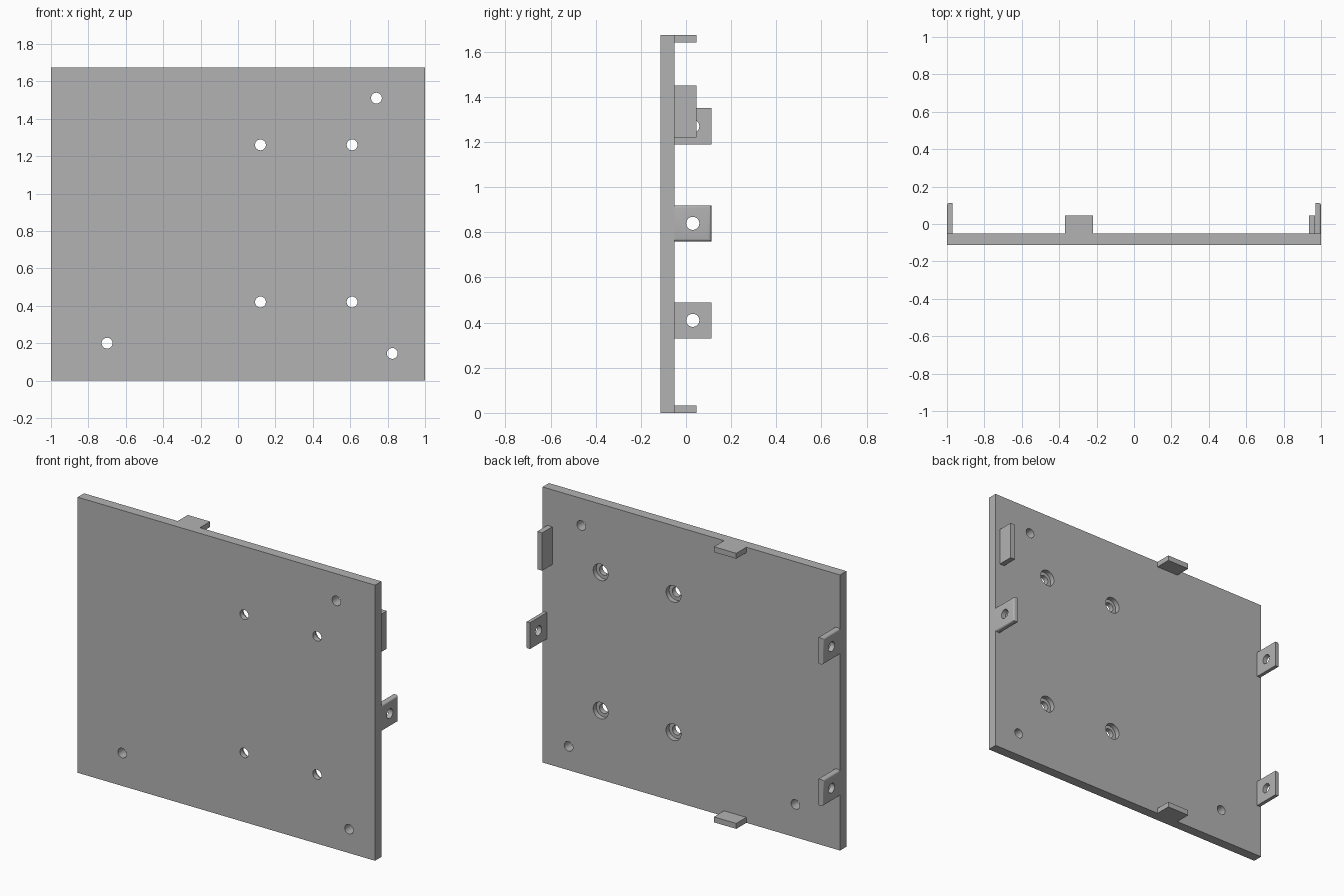
import bpy, bmesh
from math import pi, radians
from mathutils import Matrix, Vector

cube = bpy.data.objects.get("Cube")
if cube:
    bpy.data.objects.remove(cube, do_unlink=True)

grey = bpy.data.materials.new("plain grey")
grey.use_nodes = True
grey.diffuse_color = (0.45, 0.45, 0.45, 1)
grey.node_tree.nodes["Principled BSDF"].inputs["Base Color"].default_value = grey.diffuse_color

HEIGHT = 1.675
FRONT, BACK = -0.112, -0.051
HOLE = 0.029


def make_object(name, bm):
    mesh = bpy.data.meshes.new(name)
    bm.to_mesh(mesh)
    bm.free()
    mesh.materials.append(grey)
    obj = bpy.data.objects.new(name, mesh)
    bpy.context.collection.objects.link(obj)
    return obj


def box(name, low, high, rounded=None, radius=0.012):
    """Box between two corners; edges chosen by the rule 'rounded' are bevelled."""
    low, high = Vector(low), Vector(high)
    bm = bmesh.new()
    bmesh.ops.create_cube(bm, size=1)
    for v in bm.verts:
        v.co = (low + high) / 2 + v.co * (high - low)
    if rounded:
        edges = [e for e in bm.edges if rounded(e)]
        bmesh.ops.bevel(bm, geom=edges, offset=radius, segments=4,
                        profile=0.5, affect='EDGES')
    return make_object(name, bm)


def cylinders(name, centres, radius, depth, turn):
    bm = bmesh.new()
    for c in centres:
        bmesh.ops.create_cone(bm, cap_ends=True, segments=32, radius1=radius,
                              radius2=radius, depth=depth,
                              matrix=Matrix.Translation(c) @ turn)
    obj = make_object(name, bm)
    obj.hide_render = True
    return obj


def cut(obj, cutter):
    mod = obj.modifiers.new("cut", 'BOOLEAN')
    mod.operation = 'DIFFERENCE'
    mod.solver = 'EXACT'
    mod.object = cutter
    bpy.context.view_layer.objects.active = obj
    bpy.ops.object.modifier_apply(modifier=mod.name)
    bpy.data.objects.remove(cutter, do_unlink=True)


def smooth(obj):
    bpy.ops.object.select_all(action='DESELECT')
    obj.select_set(True)
    bpy.context.view_layer.objects.active = obj
    bpy.ops.object.shade_smooth_by_angle(angle=radians(35))


# Main plate with plain holes and four counterbored holes
plate = box("plate", (-1, FRONT, 0), (1, BACK, HEIGHT))
along_y = Matrix.Rotation(pi / 2, 4, 'X')
along_x = Matrix.Rotation(pi / 2, 4, 'Y')
bored = [(x, z) for x in (0.12, 0.61) for z in (0.42, 1.26)]
plain = [(0.74, 1.51), (-0.7, 0.2), (0.825, 0.145)]
cut(plate, cylinders("through_cutter", [(x, -0.08, z) for x, z in bored + plain],
                     HOLE, 0.3, along_y))
cut(plate, cylinders("counterbore_cutter", [(x, BACK, z) for x, z in bored],
                     0.05, 0.06, along_y))
smooth(plate)

# Screw tabs on the side edges, rounded on the outside
TAB_END, TAB_HALF, TAB_THICK = 0.112, 0.08, 0.03
for name, side, z in (("left_tab", 1, 0.84), ("right_upper_tab", -1, 1.27),
                      ("right_lower_tab", -1, 0.41)):
    def outer(e, side=side):
        a, b = (v.co for v in e.verts)
        on_face = all(abs(p.x - side) < 0.001 for p in (a, b))
        at_root = all(p.y < 0 for p in (a, b))
        return on_face and not at_root

    inner = side * (1 - TAB_THICK)
    tab = box(name, (min(side, inner), BACK, z - TAB_HALF),
              (max(side, inner), TAB_END, z + TAB_HALF), outer)
    cut(tab, cylinders("tab_cutter", [(side, 0.03, z)], HOLE, 0.2, along_x))
    smooth(tab)

# Plain locating lugs
LUG_END = 0.046
box("top_lug", (-0.37, BACK, HEIGHT - 0.033), (-0.22, LUG_END, HEIGHT))
box("bottom_lug", (-0.37, BACK, 0), (-0.22, LUG_END, 0.033))
box("left_lug", (0.935, BACK, 1.22), (0.968, LUG_END, 1.45))
